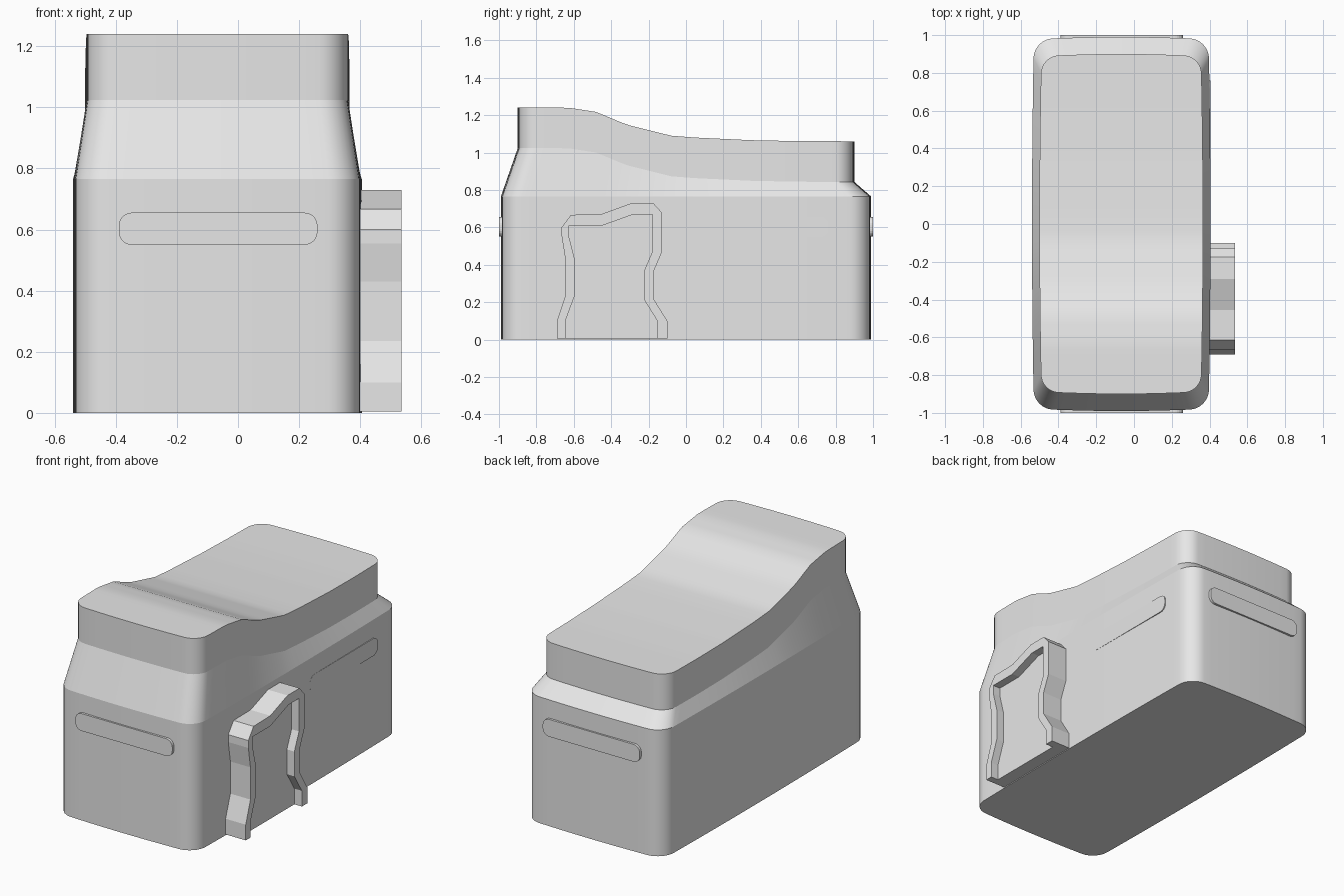
import bpy, bmesh, math

cube = bpy.data.objects.get("Cube")
if cube:
    bpy.data.objects.remove(cube, do_unlink=True)

grey = bpy.data.materials.new("plain grey")
grey.use_nodes = True
grey.diffuse_color = (0.8, 0.8, 0.8, 1)
grey.node_tree.nodes["Principled BSDF"].inputs["Base Color"].default_value = (0.8, 0.8, 0.8, 1)

CX = -0.0675   # body centre line


def finish(name, bm):
    bmesh.ops.recalc_face_normals(bm, faces=bm.faces[:])
    mesh = bpy.data.meshes.new(name)
    bm.to_mesh(mesh)
    bm.free()
    mesh.materials.append(grey)
    obj = bpy.data.objects.new(name, mesh)
    bpy.context.collection.objects.link(obj)
    return obj


def prism(name, points, to_xyz, near, far):
    """Extrude a flat outline between two depths."""
    bm = bmesh.new()
    a = [bm.verts.new(to_xyz(u, v, near)) for u, v in points]
    b = [bm.verts.new(to_xyz(u, v, far)) for u, v in points]
    bm.faces.new(a)
    bm.faces.new(b[::-1])
    n = len(points)
    for i in range(n):
        j = (i + 1) % n
        bm.faces.new((a[i], a[j], b[j], b[i]))
    return finish(name, bm)


def half_outline(hx, hy, r):
    """Right half of a slightly bowed rounded rectangle, front to back."""
    front = [(hx * k / 6, -hy) for k in range(5)]
    cx, cy = hx - r, hy - r
    for k in range(9):
        a = math.pi / 2 * k / 8
        front.append((cx + r * math.sin(a), -cy - r * math.cos(a)))
    side = [(hx, -cy + 2 * cy * k / 36) for k in range(1, 36)]
    pts = front + side + [(x, -y) for x, y in reversed(front)]
    return [(x - 0.01 * (y / hy) ** 2, y - 0.012 * math.copysign((x / hx) ** 2, y))
            for x, y in pts]


CURVE = [(-1, 1.24), (-0.63, 1.24), (-0.48, 1.217), (-0.32, 1.15),
         (-0.08, 1.09), (0.05, 1.08), (0.35, 1.066), (0.6, 1.061), (1, 1.06)]


def top_height(y):
    for (y0, z0), (y1, z1) in zip(CURVE, CURVE[1:]):
        if y <= y1:
            return z0 + (z1 - z0) * (y - y0) / (y1 - y0)
    return CURVE[-1][1]


# Main body: stacked rings, with a curved shoulder and top
lower = half_outline(0.4725, 0.99, 0.1)
upper = half_outline(0.433, 0.9, 0.09)
levels = [(lower, lambda y: 0), (lower, lambda y: 0.765),
          (upper, lambda y: top_height(y) - 0.217), (upper, top_height)]
bm = bmesh.new()
rings = []
for pts, height in levels:
    ring = [bm.verts.new((CX + x, y, height(y))) for x, y in pts]
    ring += [bm.verts.new((CX - x, y, height(y))) for x, y in pts[-2:0:-1]]
    rings.append(ring)
n = len(rings[0])
for low, high in zip(rings, rings[1:]):
    for i in range(n):
        j = (i + 1) % n
        bm.faces.new((low[i], low[j], high[j], high[i]))
# Top cap in cross strips, flat floor below
cap = rings[-1]
for i in range(n // 2):
    strip = []
    for v in (cap[i], cap[i + 1], cap[-i - 1], cap[-i % n]):
        if v not in strip:
            strip.append(v)
    bm.faces.new(strip)
bm.faces.new(rings[0][::-1])
for f in bm.faces:
    f.smooth = True
for ring in rings:
    for i in range(n):
        edge = bm.edges.get((ring[i], ring[(i + 1) % n]))
        if edge:
            edge.smooth = False
finish("body", bm)


def slot(u0, u1, z0, z1):
    """Rounded bar outline."""
    r = 0.042
    pts = []
    for q, (u, z) in enumerate([(u1 - r, z1 - r), (u0 + r, z1 - r),
                                (u0 + r, z0 + r), (u1 - r, z0 + r)]):
        for k in range(7):
            a = math.pi / 2 * (q + k / 6)
            pts.append((u + r * math.cos(a), z + r * math.sin(a)))
    return pts


# Raised bars on the front, back and left side
end_bar = slot(-0.39, 0.26, 0.55, 0.655)
for name, s in (("front_bar", -1), ("back_bar", 1)):
    prism(name, end_bar, lambda u, v, d, s=s: (u, s * d, v), 0.97, 1.0)


def sideways(u, v, d):
    return (d, u, v)


prism("side_bar", slot(0.11, 0.76, 0.55, 0.655), sideways, 0.38, 0.4055)

# Doorway frame on the left side, with a recessed panel inside
outer = [(-0.69, 0.005), (-0.69, 0.1), (-0.645, 0.235), (-0.645, 0.43),
         (-0.665, 0.555), (-0.665, 0.6), (-0.615, 0.667), (-0.455, 0.67),
         (-0.29, 0.73), (-0.175, 0.73), (-0.13, 0.68), (-0.13, 0.465),
         (-0.175, 0.36), (-0.175, 0.22), (-0.1, 0.1), (-0.1, 0.005)]
inner = [(-0.645, 0.005), (-0.645, 0.1), (-0.595, 0.235), (-0.595, 0.43),
         (-0.627, 0.555), (-0.627, 0.607), (-0.455, 0.607), (-0.28, 0.67),
         (-0.18, 0.67), (-0.18, 0.47), (-0.225, 0.365), (-0.225, 0.215),
         (-0.153, 0.1), (-0.153, 0.005)]
prism("door_frame", outer + inner[::-1], sideways, 0.39, 0.535)
prism("door_panel", inner, sideways, 0.39, 0.485)
